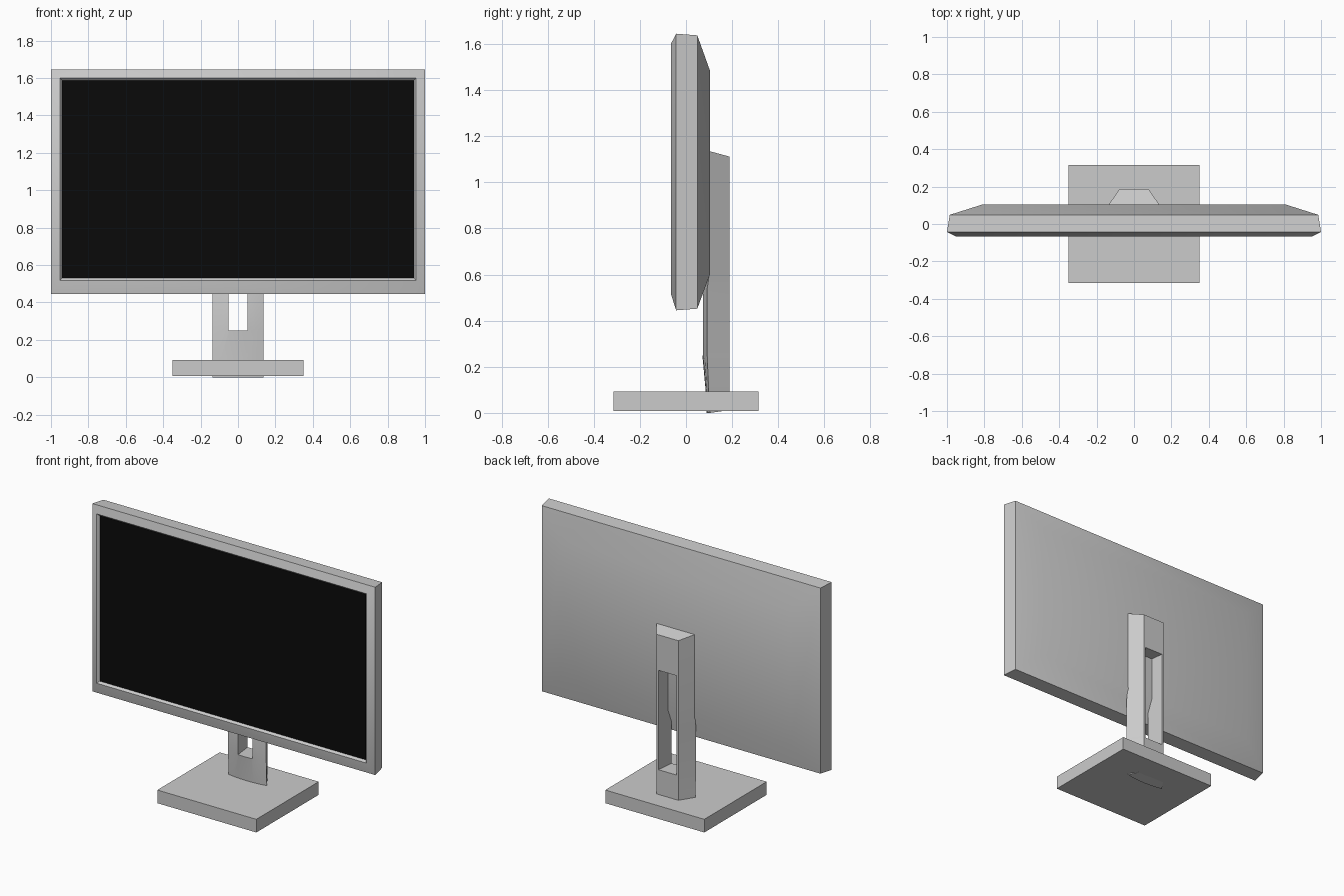
import bpy, bmesh, math

if "Cube" in bpy.data.objects:
    bpy.data.objects.remove(bpy.data.objects["Cube"])


def loft(name, rings, smooth=None, cap_start=True):
    """Skin a stack of equal-length point rings into a closed solid."""
    bm = bmesh.new()
    loops = [[bm.verts.new(p) for p in ring] for ring in rings]
    n = len(loops[0])
    for a, b in zip(loops, loops[1:]):
        for i in range(n):
            j = (i + 1) % n
            bm.faces.new((a[i], a[j], b[j], b[i]))
    if cap_start:
        bm.faces.new(loops[0][::-1])
    bm.faces.new(loops[-1])
    bmesh.ops.recalc_face_normals(bm, faces=bm.faces)
    mesh = bpy.data.meshes.new(name)
    bm.to_mesh(mesh)
    bm.free()
    ob = bpy.data.objects.new(name, mesh)
    bpy.context.collection.objects.link(ob)
    if smooth:
        bpy.ops.object.select_all(action='DESELECT')
        ob.select_set(True)
        bpy.context.view_layer.objects.active = ob
        bpy.ops.object.shade_smooth_by_angle(angle=math.radians(smooth))
    return ob


def rect_xz(y, hx, z0, z1):
    return [(-hx, y, z0), (hx, y, z0), (hx, y, z1), (-hx, y, z1)]


def rect_xy(z, hx, y0, y1):
    return [(-hx, y0, z), (hx, y0, z), (hx, y1, z), (-hx, y1, z)]


# Display housing: screen recess, bezel, rim, sloped back
loft("display_housing", [
    rect_xz(-0.052, 0.940, 0.530, 1.587),
    rect_xz(-0.066, 0.953, 0.518, 1.600),
    rect_xz(-0.043, 1.000, 0.445, 1.645),
    rect_xz(0.049, 0.985, 0.452, 1.638),
    rect_xz(0.105, 0.808, 0.604, 1.482),
], smooth=40)

# Black screen panel sitting in the recess
screen = loft("screen", [
    rect_xz(-0.053, 0.940, 0.530, 1.587),
    rect_xz(-0.045, 0.940, 0.530, 1.587),
])
black = bpy.data.materials.new("screen_black")
black.diffuse_color = (0.003, 0.003, 0.003, 1)
black.use_nodes = True
black.node_tree.nodes["Principled BSDF"].inputs["Base Color"].default_value = black.diffuse_color
screen.data.materials.append(black)

# Base slab
loft("base", [rect_xy(0.008, 0.35, -0.315, 0.315),
              rect_xy(0.092, 0.35, -0.315, 0.315)])


# Neck: bowed front, tapering sides, flat back
def neck_ring(z, front, corner, z_back=None):
    xs = (-0.135, -0.09, -0.045, 0, 0.045, 0.09, 0.135)
    pts = [(x, front + (corner - front) * (x / 0.135) ** 2, z) for x in xs]
    zb = z if z_back is None else z_back
    return pts + [(0.077, 0.188, zb), (-0.077, 0.188, zb)]


neck = loft("neck", [
    neck_ring(0.0, 0.090, 0.104, 0.012),
    neck_ring(0.10, 0.085, 0.098),
    neck_ring(0.25, 0.071, 0.092),
    neck_ring(0.54, 0.071, 0.092),
    neck_ring(0.62, 0.100, 0.104),
    neck_ring(1.135, 0.100, 0.104, 1.112),
], smooth=30)

# Cable slot through the neck, wider at the back
cutter = loft("slot_cutter", [rect_xz(0.04, 0.047, 0.25, 0.885),
                              rect_xz(0.22, 0.068, 0.25, 0.885)])
cutter.hide_render = True
cutter.hide_viewport = True
cut = neck.modifiers.new("slot", 'BOOLEAN')
cut.object = cutter
cut.operation = 'DIFFERENCE'
cut.solver = 'EXACT'
